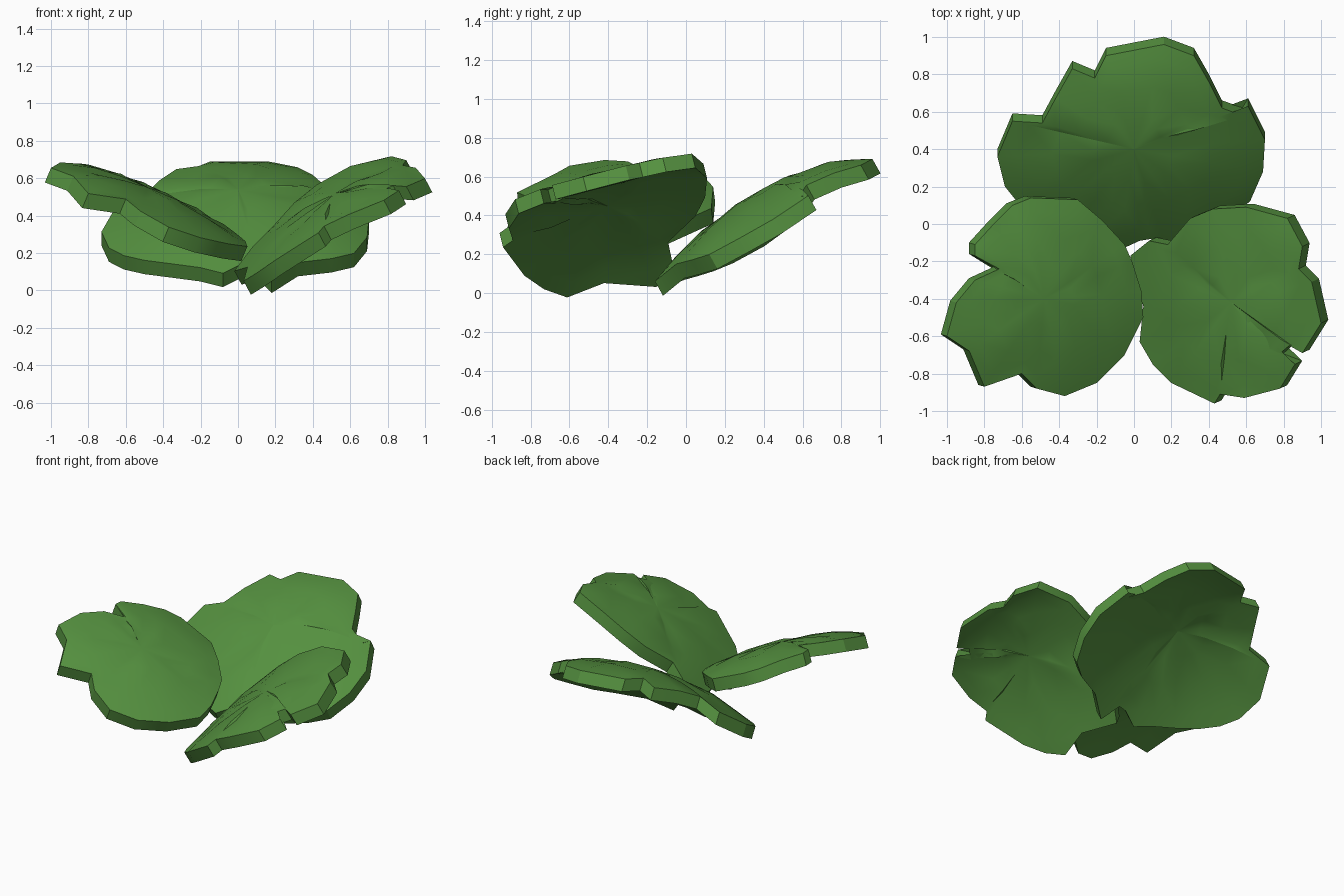
import bpy
import bmesh
import random
from mathutils import Vector

cube = bpy.data.objects.get("Cube")
if cube:
    bpy.data.objects.remove(cube, do_unlink=True)

random.seed(4)
THICKNESS = 0.085

# One green for every leaf
green = bpy.data.materials.new("leaf green")
green.use_nodes = True
colour = (0.09, 0.28, 0.05, 1)
green.diffuse_color = colour
green.node_tree.nodes["Principled BSDF"].inputs["Base Color"].default_value = colour


def make_leaf(name, outline, centre, height, slope, curve):
    """Domed leaf: notched outline (hundredths), rings towards the centre, solid rim."""
    cx, cy = centre

    def surface(x, y, crumple=0.0):
        dx, dy = x - cx, y - cy
        z = height + slope[0] * dx + slope[1] * dy
        z -= curve[0] * dx * dx + curve[1] * dy * dy
        return Vector((x, y, z + random.uniform(-crumple, crumple)))

    bm = bmesh.new()
    rings = []
    for scale, crumple in ((1, 0), (0.86, 0.008), (0.6, 0.012), (0.3, 0.008)):
        ring = []
        for px, py in outline:
            x = cx + (px / 100 - cx) * scale
            y = cy + (py / 100 - cy) * scale
            ring.append(bm.verts.new(surface(x, y, crumple)))
        rings.append(ring)
    middle = bm.verts.new(surface(cx, cy))

    # Upper skin
    count = len(outline)
    for i in range(count):
        j = (i + 1) % count
        for outer, inner in zip(rings, rings[1:]):
            bm.faces.new((outer[i], outer[j], inner[j], inner[i]))
        bm.faces.new((rings[-1][i], rings[-1][j], middle))
    bm.normal_update()
    if sum(face.normal.z for face in bm.faces) < 0:
        bmesh.ops.reverse_faces(bm, faces=bm.faces[:])
    bmesh.ops.triangulate(bm, faces=bm.faces[:])

    # Lower skin and rim
    bm.normal_update()
    top_faces = bm.faces[:]
    rim_edges = [edge for edge in bm.edges if edge.is_boundary]
    lean = Vector((-slope[0], -slope[1], 1)).normalized()
    lower = {vert: bm.verts.new(vert.co - lean * THICKNESS) for vert in bm.verts[:]}
    for face in top_faces:
        bm.faces.new([lower[vert] for vert in reversed(face.verts)])
    for edge in rim_edges:
        a, b = edge.verts
        bm.faces.new((a, b, lower[b], lower[a]))
    bmesh.ops.recalc_face_normals(bm, faces=bm.faces[:])

    mesh = bpy.data.meshes.new(name)
    bm.to_mesh(mesh)
    bm.free()
    mesh.materials.append(green)
    leaf = bpy.data.objects.new(name, mesh)
    bpy.context.collection.objects.link(leaf)
    bpy.ops.object.select_all(action="DESELECT")
    leaf.select_set(True)
    bpy.context.view_layer.objects.active = leaf
    bpy.ops.object.shade_smooth_by_angle(angle=0.45)
    return leaf


# Notched outlines, counter-clockwise from the base
back_outline = [
    (-8, -14), (3, -9), (9, -8), (18, -16), (32, -5), (50, 3), (62, 12), (69, 28),
    (70, 45), (61, 63), (58, 58), (47, 62), (40, 76), (32, 90), (16, 96), (-15, 90),
    (-21, 78), (-33, 83), (-42, 67), (-49, 54), (-65, 55), (-73, 36), (-69, 20),
    (-61, 10), (-50, 2), (-35, -5), (-20, -10),
]
left_outline = [
    (-2, -17), (5, -44), (3, -63), (10, -75), (20, -85), (43, -96), (46, -91),
    (59, -93), (78, -88), (86, -75), (76, -71), (83, -65), (90, -69), (100, -53),
    (95, -31), (88, -24), (90, -12), (82, 3), (60, 9), (42, 8), (30, 3), (18, -11),
    (8, -9),
]
right_outline = [
    (-1, -20), (-5, -11), (-17, 2), (-30, 13), (-55, 14), (-65, 10), (-75, 0),
    (-85, -11), (-85, -17), (-72, -24), (-85, -30), (-95, -42), (-100, -60),
    (-88, -68), (-80, -87), (-60, -80), (-52, -88), (-37, -92), (-20, -85),
    (-5, -70), (5, -50), (4, -36),
]

make_leaf("back_leaf", back_outline, (0, 0.4), 0.54, (0, 0.56), (0.38, 0.49))
make_leaf("left_leaf", left_outline, (0.52, -0.42), 0.52, (0.53, 0.25), (0.64, 0.08))
make_leaf("right_leaf", right_outline, (-0.48, -0.4), 0.55, (-0.42, 0.13), (0.27, 0.35))
